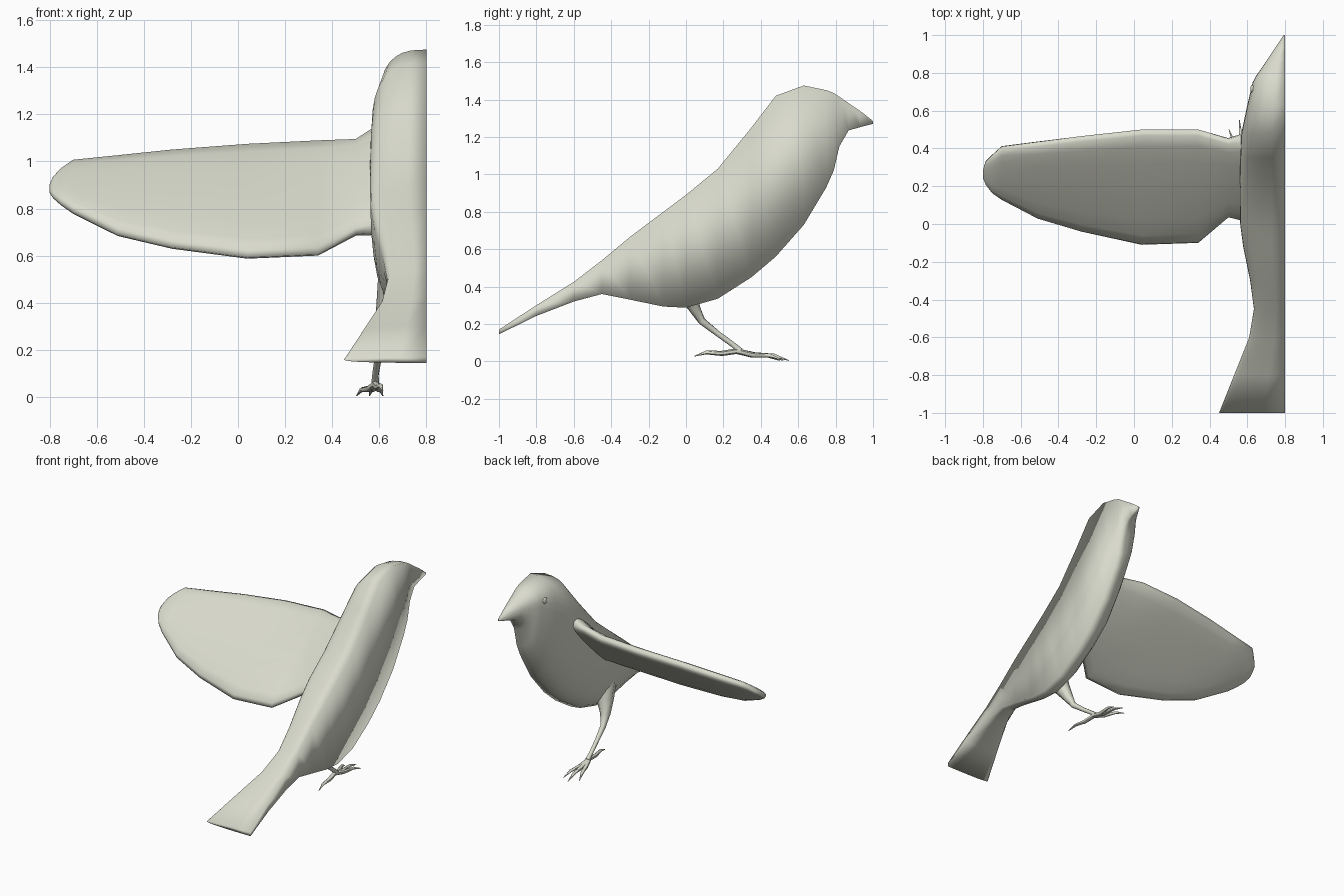
import bpy, bmesh, math
from mathutils import Vector

cube = bpy.data.objects.get("Cube")
if cube:
    bpy.data.objects.remove(cube, do_unlink=True)

clay = bpy.data.materials.new("pale_clay")
clay.use_nodes = True
colour = (0.70, 0.71, 0.61, 1)
clay.diffuse_color = colour
clay.node_tree.nodes["Principled BSDF"].inputs["Base Color"].default_value = colour

MID = 0.8  # x of the flat symmetry plane


def loft(name, rings, angle=60):
    """Skin a list of equal-length rings into one closed, smooth object."""
    bm = bmesh.new()
    rows = [[bm.verts.new(p) for p in ring] for ring in rings]
    n = len(rows[0])
    for a, b in zip(rows, rows[1:]):
        for i in range(n):
            j = (i + 1) % n
            bm.faces.new((a[i], a[j], b[j], b[i]))
    bm.faces.new(rows[0][::-1])
    bm.faces.new(rows[-1])
    bmesh.ops.recalc_face_normals(bm, faces=bm.faces)
    mesh = bpy.data.meshes.new(name)
    bm.to_mesh(mesh)
    bm.free()
    mesh.materials.append(clay)
    obj = bpy.data.objects.new(name, mesh)
    bpy.context.collection.objects.link(obj)
    bpy.ops.object.select_all(action='DESELECT')
    obj.select_set(True)
    bpy.context.view_layer.objects.active = obj
    bpy.ops.object.shade_smooth_by_angle(angle=math.radians(angle))


def power(v, e):
    return math.copysign(abs(v) ** e, v)


def tube(name, points, sides=8):
    """Tapered limb through (x, y, z, radius) points."""
    pts = [Vector(p[:3]) for p in points]
    rings = []
    for k, p in enumerate(pts):
        along = pts[min(k + 1, len(pts) - 1)] - pts[max(k - 1, 0)]
        turn = along.to_track_quat('Z', 'X')
        r = points[k][3]
        rings.append([p + turn @ Vector((r * math.cos(t), r * math.sin(t), 0))
                      for t in (2 * math.pi * i / sides for i in range(sides))])
    loft(name, rings)


# Half body from beak to tail: y, top z, widest z, bottom z, half width
body = [
    (1.0, 1.285, 1.278, 1.27, .008),
    (.93, 1.34, 1.29, 1.252, .055),
    (.87, 1.38, 1.31, 1.235, .095),
    (.82, 1.415, 1.32, 1.15, .128),
    (.79, 1.435, 1.325, 1.02, .15),
    (.75, 1.45, 1.32, .93, .172),
    (.63, 1.475, 1.25, .73, .2),
    (.48, 1.42, 1.14, .56, .232),
    (.35, 1.25, 1.06, .45, .238),
    (.17, 1.03, .93, .335, .24),
    (0, .89, .81, .287, .238),
    (-.12, .80, .72, .293, .222),
    (-.3, .665, .59, .33, .185),
    (-.45, .54, .49, .36, .165),
    (-.6, .425, .40, .32, .19),
    (-.8, .30, .28, .243, .27),
    (-1.0, .17, .158, .145, .35),
]
rings = []
for y, top, mid, low, w in body:
    ring = []
    for i in range(17):
        t = math.pi * i / 16
        c, s = math.cos(t), math.sin(t)
        upper = c >= 0
        x = MID - w * max(s, 0) ** (.7 if upper else .72)
        z = mid + (top - mid if upper else mid - low) * power(c, .8 if upper else .95)
        ring.append((MID if i in (0, 16) else x, y, z))
    rings.append(ring)
loft("half_body", rings, angle=120)

# Wing: x, leading (y, z), trailing (y, z), half thickness
wing = [
    (.61, .47, 1.13, .03, .71, .06),
    (.56, .465, 1.125, .03, .695, .055),
    (.5, .45, 1.09, .04, .69, .042),
    (.34, .5, 1.085, -.1, .605, .042),
    (.04, .5, 1.07, -.11, .592, .042),
    (-.28, .465, 1.045, -.04, .635, .04),
    (-.51, .435, 1.02, .03, .69, .037),
    (-.70, .41, 1.0, .13, .785, .03),
    (-.75, .365, .965, .165, .82, .025),
    (-.785, .33, .93, .21, .85, .018),
    (-.8, .285, .9, .245, .87, .008),
]
rings = []
for x, ly, lz, ty, tz, h in wing:
    lead, trail = Vector((x, ly, lz)), Vector((x, ty, tz))
    centre, half = (lead + trail) / 2, (lead - trail) / 2
    up = Vector((0, -half.z, half.y)).normalized()
    rings.append([centre + half * power(math.cos(t), .75) + up * h * power(math.sin(t), .6)
                  for t in (2 * math.pi * i / 16 for i in range(16))])
loft("right_wing", rings, angle=100)

# Leg from the broad thigh to the ankle
tube("right_leg", [(.68, -.03, .48, .09), (.642, .005, .37, .058),
                   (.613, .045, .285, .034), (.602, .085, .215, .02),
                   (.592, .17, .148, .015), (.583, .25, .09, .014),
                   (.583, .29, .055, .017)])

# Three front toes and one back toe, each ending in a claw
ankle = (.583, .27, .055, .015)
for label, tip in (("outer", (.503, .5, .005)), ("middle", (.558, .55, .005)),
                   ("inner", (.615, .52, .005)), ("back", (.615, .045, .028))):
    a, b = Vector(ankle[:3]), Vector(tip)
    knuckle = a.lerp(b, .35) - Vector((0, 0, .003))
    joint = a.lerp(b, .72) + Vector((0, 0, .012))
    tube(label + "_toe", [ankle, (*knuckle, .014), (*joint, .01), (*tip, .002)], 6)

# Small eye set into the side of the head
bpy.ops.mesh.primitive_uv_sphere_add(segments=12, ring_count=8, radius=.022,
                                     location=(.627, .715, 1.355))
eye = bpy.context.object
eye.name = "right_eye"
eye.scale = (.5, 1, 1)
eye.data.materials.append(clay)
bpy.ops.object.shade_smooth()
